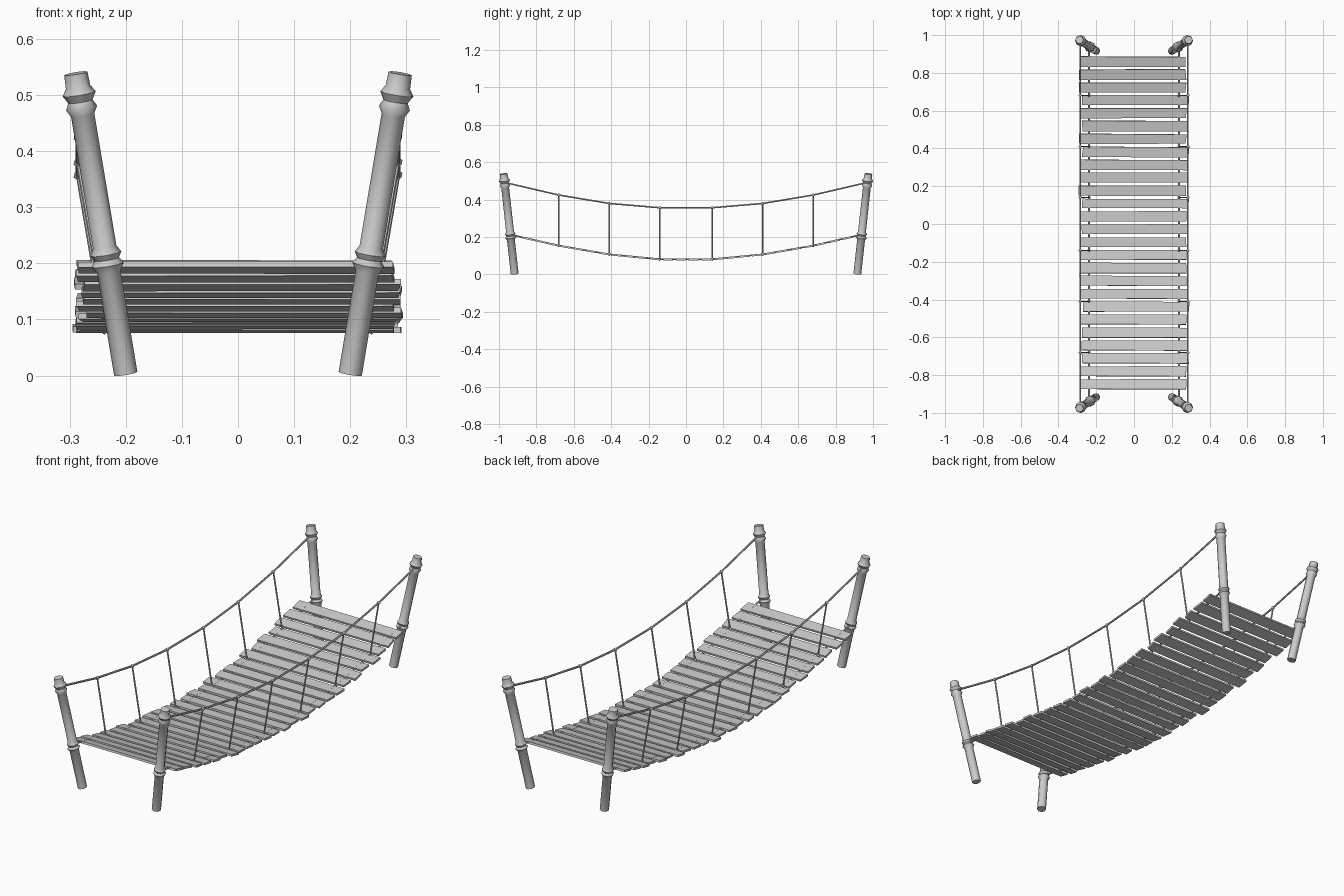
import bpy, bmesh, random
from mathutils import Vector, Matrix

random.seed(4)
if "Cube" in bpy.data.objects:
    bpy.data.objects.remove(bpy.data.objects["Cube"])

grey = bpy.data.materials.new("plain_grey")
grey.use_nodes = True
GREY = (0.6, 0.6, 0.6, 1)
grey.diffuse_color = GREY
grey.node_tree.nodes["Principled BSDF"].inputs["Base Color"].default_value = GREY


def finish(name, bm, smooth=True):
    bmesh.ops.recalc_face_normals(bm, faces=bm.faces)
    mesh = bpy.data.meshes.new(name)
    bm.to_mesh(mesh)
    bm.free()
    mesh.materials.append(grey)
    obj = bpy.data.objects.new(name, mesh)
    bpy.context.collection.objects.link(obj)
    if smooth:
        bpy.ops.object.select_all(action="DESELECT")
        obj.select_set(True)
        bpy.context.view_layer.objects.active = obj
        bpy.ops.object.shade_smooth_by_angle(angle=0.9)
    return obj


def lathe(bm, start, end, profile, sides):
    """Turned shape along start-end; profile holds (distance, radius)."""
    axis = (end - start).normalized()
    turn = Vector((0, 0, 1)).rotation_difference(axis).to_matrix()
    rings = []
    for d, r in profile:
        ring = []
        for i in range(sides):
            spin = Matrix.Rotation(6.28319 * i / sides, 3, "Z")
            ring.append(bm.verts.new(start + turn @ (spin @ Vector((r, 0, d)))))
        rings.append(ring)
    for a, b in zip(rings, rings[1:]):
        for i in range(sides):
            j = (i + 1) % sides
            bm.faces.new((a[i], a[j], b[j], b[i]))
    bm.faces.new(rings[0])
    bm.faces.new(rings[-1])


def rod(bm, a, b, r=0.0048):
    lathe(bm, a, b, [(0, r), ((b - a).length, r)], 6)


def knot(bm, p, r=0.009):
    bmesh.ops.create_icosphere(bm, subdivisions=1, radius=r,
                               matrix=Matrix.Translation(p))


# Leaning posts with two pairs of rope collars
POST = [(0, .021), (.185, .021), (.198, .029), (.208, .022), (.218, .028),
        (.230, .021), (.470, .021), (.483, .028), (.495, .022), (.509, .030),
        (.521, .022), (.546, .021)]
for sx, side in ((1, "left"), (-1, "right")):
    for sy, end in ((-1, "front"), (1, "back")):
        bm = bmesh.new()
        lathe(bm, Vector((.2 * sx, .916 * sy, .003)),
              Vector((.289 * sx, .975 * sy, .538)), POST, 8)
        finish(f"{end}_{side}_post", bm)

# Sagging rope stations: y, deck rope height, handrail height
HALF = [(.14, .082, .357), (.41, .108, .380), (.68, .155, .425), (.945, .215, .492)]
STATIONS = [(-y, lo, hi) for y, lo, hi in reversed(HALF)] + HALF


def rope_points(side, level):
    x = (.238, .285)[level] * side
    pts = [Vector((x, s[0], s[1 + level])) for s in STATIONS]
    if level:
        pts[0].y, pts[-1].y = -.968, .968
    return pts


for sx, side in ((1, "left"), (-1, "right")):
    low, high = rope_points(sx, 0), rope_points(sx, 1)
    for name, pts in (("deck_rope", low), ("handrail_rope", high)):
        bm = bmesh.new()
        for a, b in zip(pts, pts[1:]):
            rod(bm, a, b)
        for p in pts[1:-1]:
            knot(bm, p)
        finish(f"{side}_{name}", bm)
    bm = bmesh.new()
    for a, b in zip(low[1:-1], high[1:-1]):
        rod(bm, a, b, .004)
    finish(f"{side}_rope_ties", bm)


# Rough planks that follow the deck rope
def deck(y):
    for (y0, z0, _), (y1, z1, _) in zip(STATIONS, STATIONS[1:]):
        if y0 <= y <= y1:
            slope = (z1 - z0) / (y1 - y0)
            return z0 + slope * (y - y0), slope


COUNT = 26
for n in range(COUNT):
    y = -.848 + 1.708 * n / (COUNT - 1)
    z, slope = deck(y)
    along = Vector((0, 1, slope)).normalized()
    up = Vector((0, -slope, 1)).normalized()
    bm = bmesh.new()
    bmesh.ops.create_cube(bm, size=1)
    shift = random.uniform(-.01, .01)
    ends = {(sx, sy): (random.uniform(.278, .286), random.uniform(.024, .029))
            for sx in (-1, 1) for sy in (-1, 1)}
    for v in bm.verts:
        sx, sy = (1 if v.co.x > 0 else -1), (1 if v.co.y > 0 else -1)
        length, half_width = ends[sx, sy]
        v.co = (Vector((sx * length + shift, y, z - .001))
                + along * sy * half_width + up * v.co.z * .010)
    finish(f"plank_{n + 1}", bm, smooth=False)
